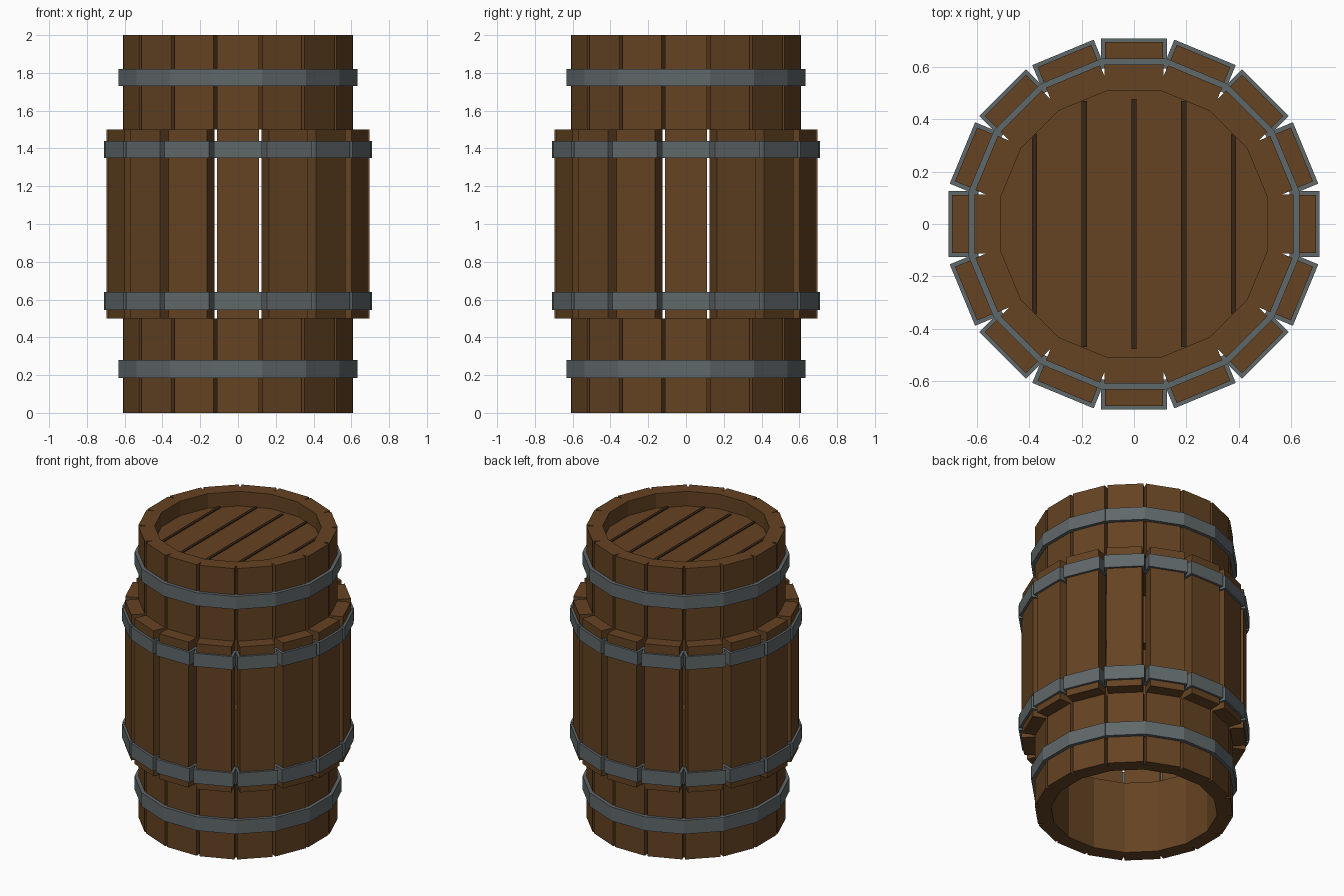
import bpy, bmesh, math
from mathutils import Matrix, Vector

if "Cube" in bpy.data.objects:
    bpy.data.objects.remove(bpy.data.objects["Cube"])

N = 16                       # staves around the barrel


def material(name, rgb):
    m = bpy.data.materials.new(name)
    m.diffuse_color = (*rgb, 1.0)
    m.use_nodes = True
    m.node_tree.nodes["Principled BSDF"].inputs["Base Color"].default_value = m.diffuse_color
    return m


WOOD = material("brown wood", (0.130, 0.056, 0.016))
DARK = material("dark wood seam", (0.040, 0.018, 0.008))
IRON = material("grey iron", (0.118, 0.138, 0.145))


def finish(bm, name, mat):
    bmesh.ops.recalc_face_normals(bm, faces=bm.faces)
    me = bpy.data.meshes.new(name)
    bm.to_mesh(me)
    bm.free()
    me.materials.append(mat)
    ob = bpy.data.objects.new(name, me)
    bpy.context.collection.objects.link(ob)
    return ob


def add_box(bm, lo, hi, rot=0.0):
    lo, hi = Vector(lo), Vector(hi)
    mat = (Matrix.Rotation(rot, 4, 'Z') @ Matrix.Translation((lo + hi) / 2)
           @ Matrix.Diagonal((*(hi - lo), 1.0)))
    bmesh.ops.create_cube(bm, size=1.0, matrix=mat)


def ring(name, mat, r_in, r_out, half_w, z0, z1):
    """Ring of straight blocks, one per stave."""
    bm = bmesh.new()
    for i in range(N):
        add_box(bm, (r_in, -half_w, z0), (r_out, half_w, z1), i * math.tau / N)
    return finish(bm, name, mat)


# Staves: narrow ends and a wider, two-part belly
ring("lower_staves", WOOD, 0.51, 0.61, 0.112, 0.0, 0.5)
ring("belly_staves_lower", WOOD, 0.59, 0.695, 0.111, 0.5, 1.0)
ring("belly_staves_upper", WOOD, 0.59, 0.695, 0.111, 1.0, 1.5)
ring("upper_staves", WOOD, 0.51, 0.61, 0.112, 1.5, 2.0)

# Iron hoops
ring("bottom_hoop", IRON, 0.595, 0.632, 0.127, 0.185, 0.28)
ring("belly_hoop_lower", IRON, 0.615, 0.71, 0.127, 0.545, 0.64)
ring("belly_hoop_upper", IRON, 0.615, 0.71, 0.127, 1.35, 1.44)
ring("top_hoop", IRON, 0.595, 0.632, 0.127, 1.73, 1.82)

# Recessed lid
bm = bmesh.new()
R_LID = 0.52 / math.cos(math.pi / N)
bmesh.ops.create_cone(bm, cap_ends=True, segments=N, radius1=R_LID, radius2=R_LID,
                      depth=0.06, matrix=Matrix.Translation((0, 0, 1.87))
                      @ Matrix.Rotation(math.pi / N, 4, 'Z'))
finish(bm, "lid", WOOD)

# Dark seams between the lid planks
bm = bmesh.new()
for x, half in ((0, 0.478), (0.19, 0.47), (0.38, 0.345)):
    for s in ((1, -1) if x else (1,)):
        add_box(bm, (s * x - 0.01, -half, 1.895), (s * x + 0.01, half, 1.906))
finish(bm, "lid_seams", DARK)
